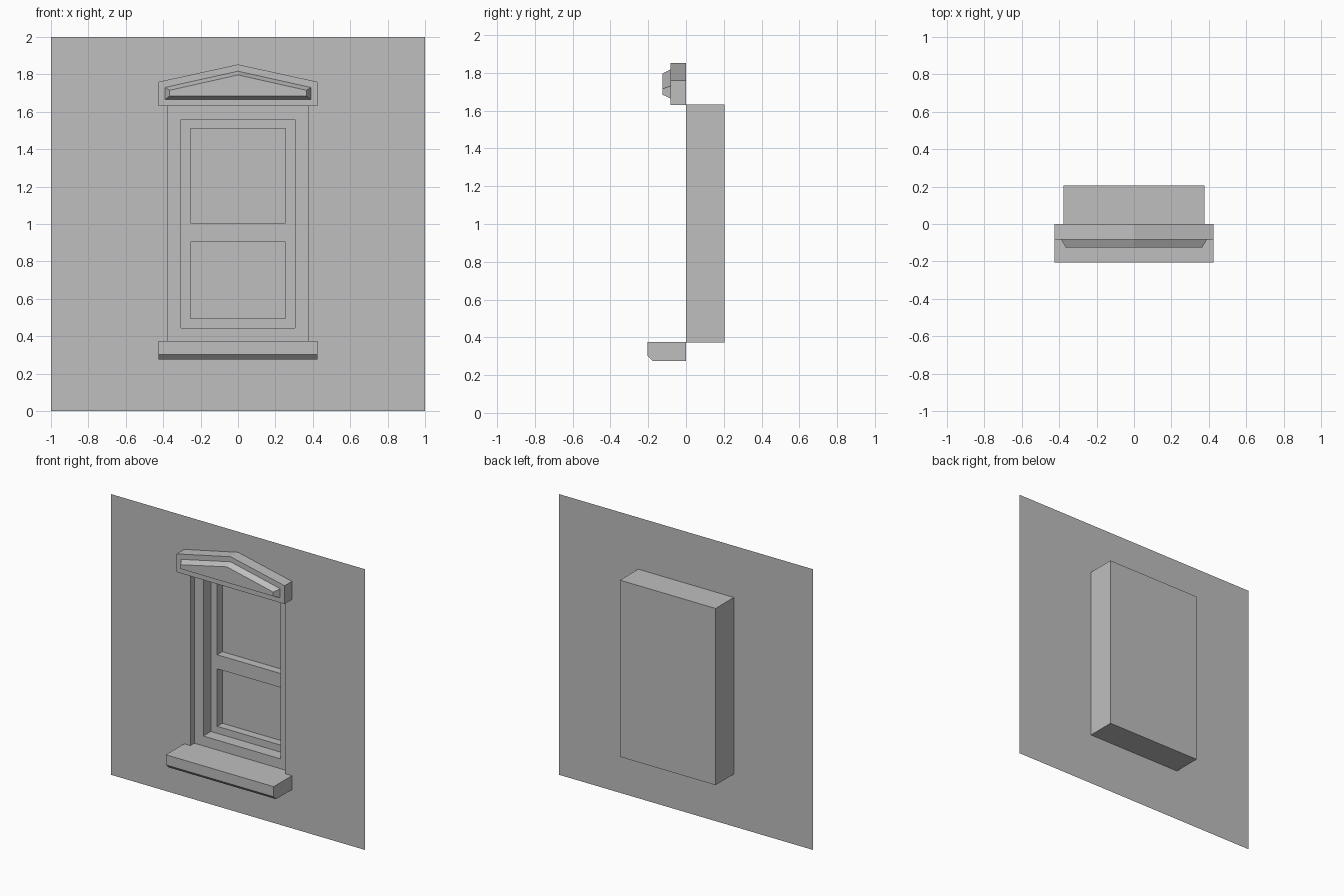
import bpy
import bmesh

cube = bpy.data.objects.get("Cube")
if cube:
    bpy.data.objects.remove(cube, do_unlink=True)

# One plain stone grey for everything
GREY = (0.52, 0.52, 0.52, 1.0)
stone = bpy.data.materials.new("stone_grey")
stone.use_nodes = True
stone.diffuse_color = GREY
bsdf = next(n for n in stone.node_tree.nodes if n.type == "BSDF_PRINCIPLED")
bsdf.inputs["Base Color"].default_value = GREY
bsdf.inputs["Roughness"].default_value = 0.8


def rect(half_width, low, high, y):
    """Rectangle facing the front, counter-clockwise."""
    w = half_width
    return [(-w, y, low), (w, y, low), (w, y, high), (-w, y, high)]


def gable(half_width, low, eave, peak, y):
    """Five-sided pediment outline facing the front."""
    w = half_width
    return [(-w, y, low), (w, y, low), (w, y, eave), (0, y, peak), (-w, y, eave)]


def loft(bm, loops, cap):
    """Join matching loops with quads, closing the last one if asked."""
    rings = [[bm.verts.new(p) for p in loop] for loop in loops]
    for a, b in zip(rings, rings[1:]):
        n = len(a)
        for i in range(n):
            j = (i + 1) % n
            bm.faces.new((a[i], a[j], b[j], b[i]))
    if cap:
        bm.faces.new(rings[-1])


def make_part(name, lofts, cap=True, flip=False):
    bm = bmesh.new()
    for loops in lofts:
        loft(bm, loops, cap)
    bmesh.ops.remove_doubles(bm, verts=bm.verts, dist=0.0001)
    if flip:
        bmesh.ops.reverse_faces(bm, faces=bm.faces)
    mesh = bpy.data.meshes.new(name)
    bm.to_mesh(mesh)
    bm.free()
    mesh.materials.append(stone)
    obj = bpy.data.objects.new(name, mesh)
    bpy.context.collection.objects.link(obj)
    return obj


# Depths of the stepped recess
FRAME_Y, SASH_Y, PANE_Y, BACK_Y = 0.045, 0.13, 0.188, 0.205

# Thin wall with the window opening
make_part("wall", [[rect(1, 0, 2, 0), rect(0.375, 0.375, 1.63, 0)]], cap=False)

# Box behind the wall
make_part("back_casing", [[rect(0.377, 0.373, 1.632, 0),
                           rect(0.377, 0.373, 1.632, BACK_Y)]], flip=True)

# Reveal and stepped outer frame
make_part("window_frame", [[rect(0.375, 0.375, 1.63, 0),
                            rect(0.375, 0.375, 1.63, FRAME_Y),
                            rect(0.305, 0.445, 1.56, FRAME_Y),
                            rect(0.305, 0.445, 1.56, SASH_Y)]], cap=False)

# Lower and upper sashes with recessed panes, meeting at the middle rail
MEET = 0.955
sashes = [(0.445, MEET, 0.495, 0.905), (MEET, 1.56, 1.005, 1.51)]
make_part("sashes", [[rect(0.305, low, high, SASH_Y),
                      rect(0.255, pane_low, pane_high, SASH_Y),
                      rect(0.255, pane_low, pane_high, PANE_Y)]
                     for low, high, pane_low, pane_high in sashes])

# Sill with a chamfered lower front edge
make_part("sill", [[rect(0.425, 0.275, 0.375, 0),
                    rect(0.425, 0.275, 0.375, -0.177),
                    rect(0.425, 0.303, 0.375, -0.205)]])

# Pediment with a bevelled raised panel
make_part("pediment", [[gable(0.425, 1.63, 1.76, 1.853, 0),
                        gable(0.425, 1.63, 1.76, 1.853, -0.083),
                        gable(0.39, 1.665, 1.73, 1.817, -0.083),
                        gable(0.365, 1.685, 1.715, 1.797, -0.125)]])
